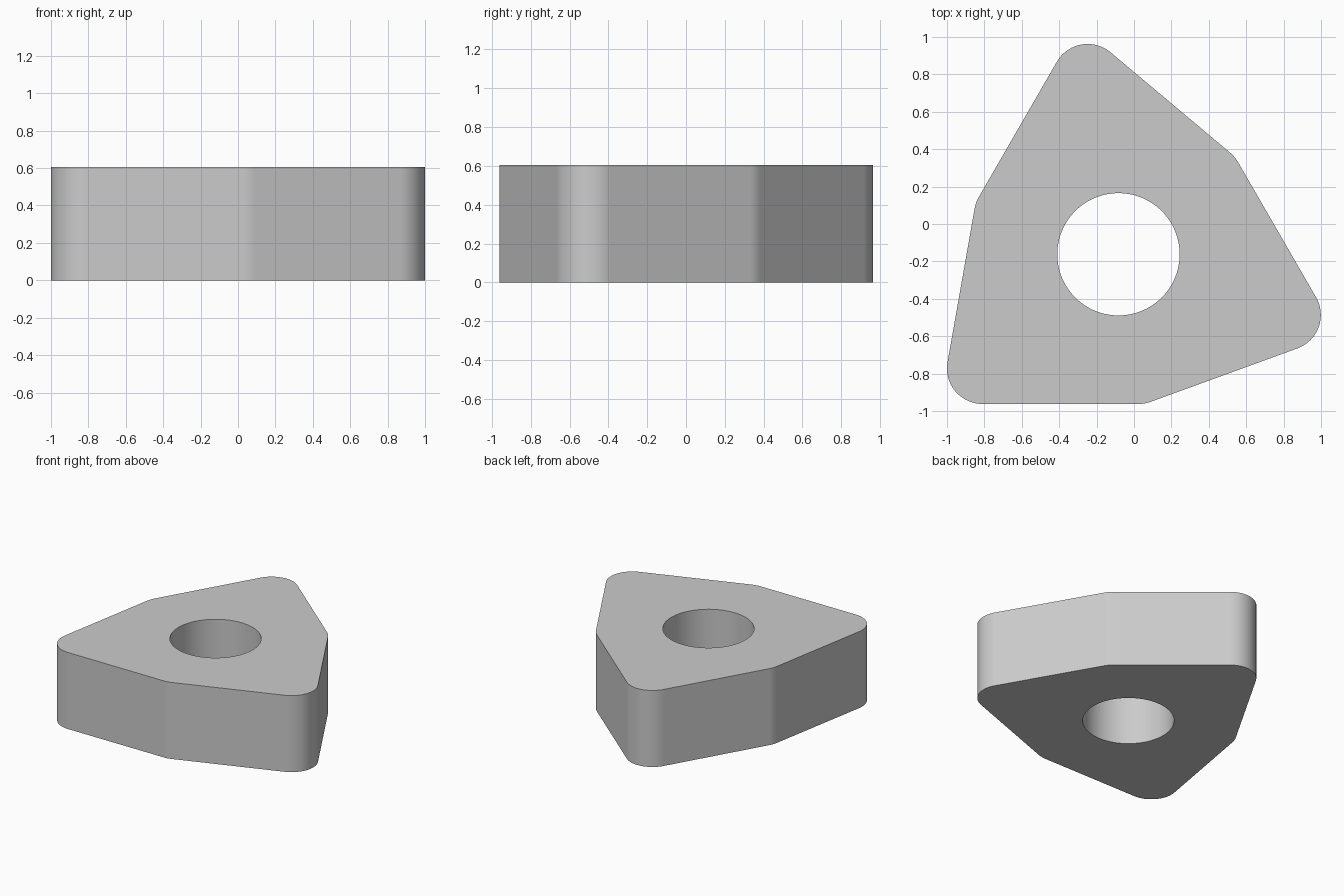
import bpy, bmesh
from math import sin, cos, radians

if "Cube" in bpy.data.objects:
    bpy.data.objects.remove(bpy.data.objects["Cube"])

CENTRE = (-0.083, -0.162)   # hole / inscribed circle centre
IN_R, FILLET, HOLE_R, HEIGHT = 0.80, 0.19, 0.327, 0.605


def arc(cx, cy, r, a0, a1, n):
    """Points on an arc, both ends included (degrees)."""
    return [(cx + r * cos(radians(a0 + (a1 - a0) * i / n)),
             cy + r * sin(radians(a0 + (a1 - a0) * i / n))) for i in range(n + 1)]


# Outline: three sharp (80 deg) and three blunt (160 deg) corners, all filleted
outline = []
for k in range(3):
    for mid, half, steps in ((-80 + 120 * k, 10, 6), (-20 + 120 * k, 50, 24)):
        d = (IN_R - FILLET) / cos(radians(half))
        cx = CENTRE[0] + d * cos(radians(mid))
        cy = CENTRE[1] + d * sin(radians(mid))
        outline += arc(cx, cy, FILLET, mid - half, mid + half, steps)
hole = arc(*CENTRE, HOLE_R, 0, 360, 96)[:-1]

# Fill between outline and hole, then extrude to a solid
bm = bmesh.new()
edges = []
for loop in (outline, hole):
    vs = [bm.verts.new((x, y, 0)) for x, y in loop]
    edges += [bm.edges.new((vs[i - 1], vs[i])) for i in range(len(vs))]
bmesh.ops.triangle_fill(bm, use_beauty=True, use_dissolve=False, edges=edges)
ext = bmesh.ops.extrude_face_region(bm, geom=bm.faces[:], use_keep_orig=True)
top = [g for g in ext["geom"] if isinstance(g, bmesh.types.BMVert)]
bmesh.ops.translate(bm, vec=(0, 0, HEIGHT), verts=top)
bmesh.ops.recalc_face_normals(bm, faces=bm.faces[:])
mesh = bpy.data.meshes.new("trigon_plate")
bm.to_mesh(mesh)
bm.free()

plate = bpy.data.objects.new("trigon_plate", mesh)
bpy.context.collection.objects.link(plate)
bpy.context.view_layer.objects.active = plate
plate.select_set(True)
bpy.ops.object.shade_smooth_by_angle(angle=radians(30))
# Keep the long flats flat where they meet the fillets
weighted = plate.modifiers.new("flat_sides", 'WEIGHTED_NORMAL')
weighted.keep_sharp = True
